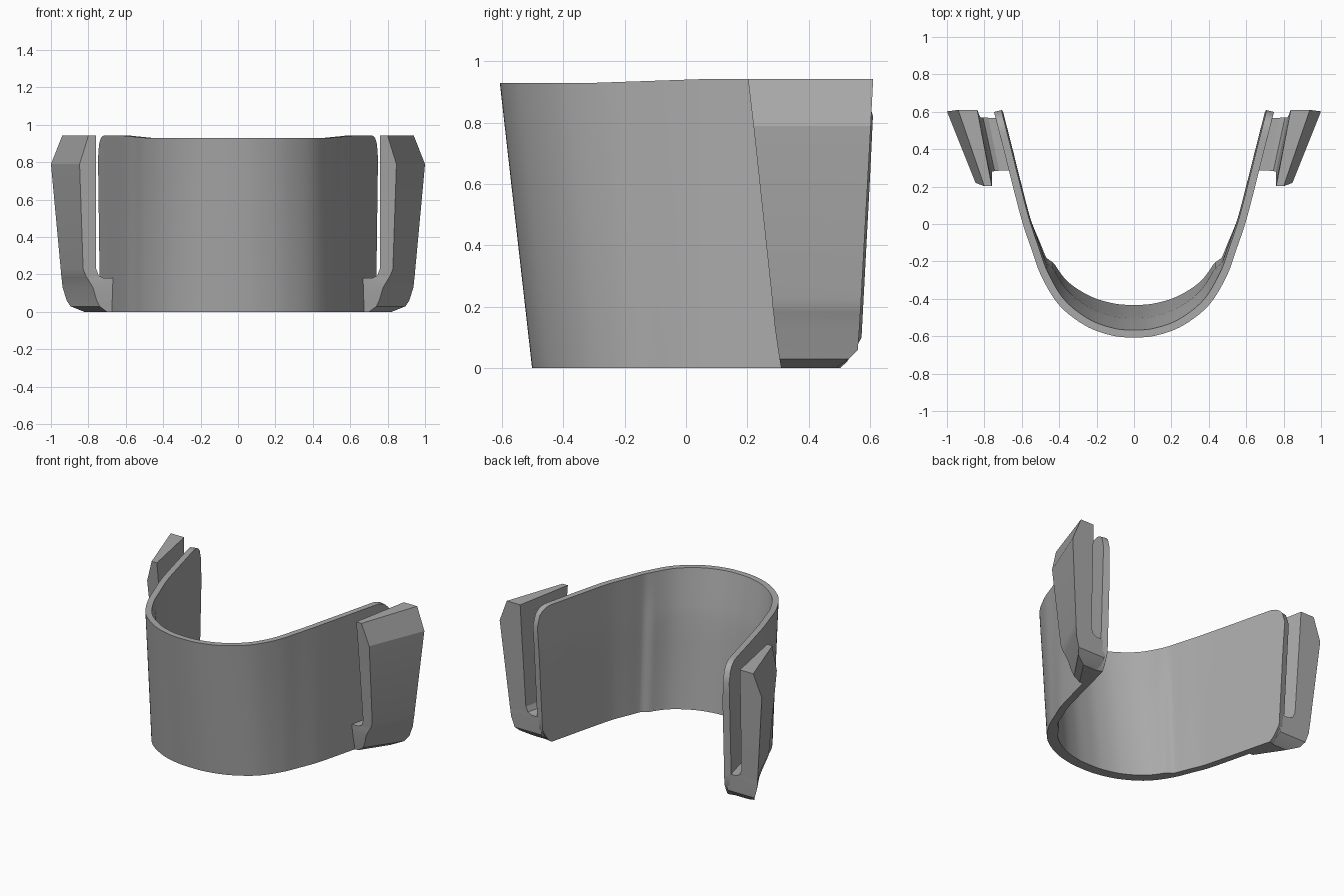
import bpy, bmesh, math
from mathutils import Vector

cube = bpy.data.objects.get("Cube")
if cube:
    bpy.data.objects.remove(cube)

mat = bpy.data.materials.new("mid grey")
mat.use_nodes = True
grey = (0.4, 0.4, 0.4, 1)
mat.diffuse_color = grey
mat.node_tree.nodes["Principled BSDF"].inputs["Base Color"].default_value = grey
H = 0.942


def finish(name, bm, angle):
    bmesh.ops.recalc_face_normals(bm, faces=bm.faces)
    mesh = bpy.data.meshes.new(name)
    bm.to_mesh(mesh)
    bm.free()
    mesh.materials.append(mat)
    obj = bpy.data.objects.new(name, mesh)
    bpy.context.collection.objects.link(obj)
    bpy.ops.object.select_all(action='DESELECT')
    obj.select_set(True)
    bpy.context.view_layer.objects.active = obj
    bpy.ops.object.shade_smooth_by_angle(angle=math.radians(angle))
    return obj


def clamp(t):
    return max(0.0, min(1.0, t))


def spline(pts, n):
    # Smooth curve through all points
    p = [2 * pts[0] - pts[1]] + pts + [2 * pts[-1] - pts[-2]]
    out = []
    for a, b, c, d in zip(p, p[1:], p[2:], p[3:]):
        for i in range(n):
            t = i / n
            out.append(0.5 * (2 * b + (c - a) * t + (2 * a - 5 * b + 4 * c - d) * t * t
                              + (3 * b - a - 3 * c + d) * t ** 3))
    return out + [pts[-1]]


# Curved band: U-shaped wall leaning forward at the front
half = [Vector(p) for p in [(0, -.608), (.12, -.597), (.26, -.545), (.4, -.435), (.495, -.28),
                            (.55, -.13), (.6, .02), (.655, .23), (.70, .41), (.75, .605)]]
path = spline([Vector((-p.x, p.y)) for p in half[:0:-1]] + half, 8)


def wall_point(p, z):
    drop = 1 - z / H
    if p.y < 0:
        return Vector((p.x, p.y * (1 - 0.175 * drop)))
    dy = 0.05 * drop * clamp((p.y - 0.2) / 0.4)
    return Vector((p.x - math.copysign(dy * 0.25, p.x), p.y - dy))


def top_height(y):
    t = clamp((y - 0.485) / 0.12)
    rim = 0.93 + 0.012 * clamp((y + 0.3) / 0.35)
    return rim - 0.12 * (1 - math.sqrt(1 - t * t))


def bottom_height(y):
    return 0.1 * clamp((y - 0.53) / 0.075) ** 1.5


bm = bmesh.new()
sections = []
for i, p in enumerate(path):
    tangent = (path[min(i + 1, len(path) - 1)] - path[max(i - 1, 0)]).normalized()
    inward = Vector((-tangent.y, tangent.x))
    front = clamp((-0.24 - p.y) / 0.05)
    lo, hi = bottom_height(p.y), top_height(p.y)
    outer, inner = [], []
    for f in (0, .1, .3, .5, .66, .74, .88, 1):
        z = lo + (hi - lo) * f
        q = wall_point(p, z)
        taper = clamp((z - 0.64) / 0.28)
        thick = 0.047 + 0.022 * front * (1 - taper) - 0.007 * taper
        r = q + inward * thick
        outer.append(bm.verts.new((q.x, q.y, z)))
        inner.append(bm.verts.new((r.x, r.y, z)))
    sections.append(outer + inner[::-1])
for a, b in zip(sections, sections[1:]):
    for k in range(len(a)):
        j = (k + 1) % len(a)
        bm.faces.new((a[k], a[j], b[j], b[k]))
n = len(sections[0])
for s in (sections[0], sections[-1]):
    for k in range(n // 2 - 1):
        bm.faces.new((s[k], s[k + 1], s[n - 2 - k], s[n - 1 - k]))
finish("curved_band", bm, 30)

# Side clips: tapered hooks joined to the band below an open slot
# Each level: z, front y, back y, then x of front inner, front outer, back outer, back inner
levels = [
    (0, .31, .49, .65, .70, .82, .70),
    (.03, .305, .53, .65, .74, .895, .705),
    (.06, .30, .56, .65, .755, .915, .71),
    (.13, .29, .565, .65, .775, .938, .71),
    (.18, .285, .568, .65, .805, .943, .71),
    (.181, .285, .568, .72, .806, .943, .78),
    (.195, .283, .569, .745, .815, .945, .807),
    (.23, .28, .571, .758, .828, .948, .822),
    (.79, .22, .602, .76, .847, 1.0, .835),
    (H, .202, .61, .76, .80, .94, .838),
]
for side, label in ((1, "left"), (-1, "right")):
    bm = bmesh.new()
    rings = []
    for z, yf, yb, fi, fo, bo, bi in levels:
        corners = ((fi, yf), (fo, yf), (bo, yb), (bi, yb))
        rings.append([bm.verts.new((side * x, y, z)) for x, y in corners])
    for a, b in zip(rings, rings[1:]):
        for k in range(4):
            j = (k + 1) % 4
            bm.faces.new((a[k], a[j], b[j], b[k]))
    bm.faces.new(rings[0])
    bm.faces.new(rings[-1])
    finish(label + "_clip", bm, 20)
